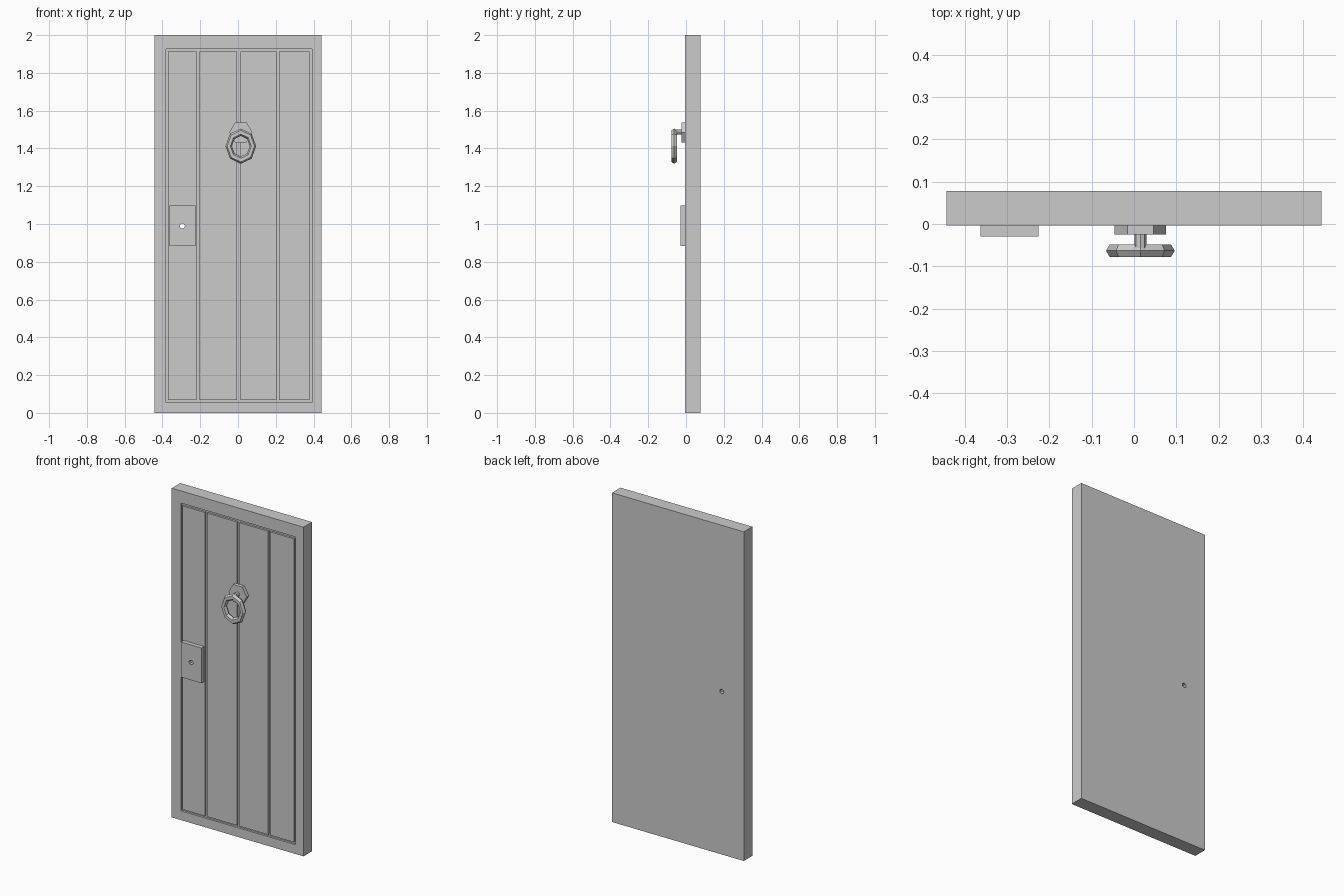
import bpy, math

if "Cube" in bpy.data.objects:
    bpy.data.objects.remove(bpy.data.objects["Cube"])

FRONT, BACK = -0.004, 0.078      # front and back planes of the door leaf
FLOOR = FRONT + 0.012            # bottom of the grooves


def box(name, x0, x1, y0, y1, z0, z1):
    bpy.ops.mesh.primitive_cube_add(size=1, location=((x0 + x1) / 2, (y0 + y1) / 2, (z0 + z1) / 2))
    ob = bpy.context.object
    ob.name = name
    ob.scale = (x1 - x0, y1 - y0, z1 - z0)
    bpy.ops.object.transform_apply(location=False, rotation=False, scale=True)
    return ob


def rod(name, sides, radius, x, z, y0, y1):
    bpy.ops.mesh.primitive_cylinder_add(vertices=sides, radius=radius, depth=y1 - y0,
                                        location=(x, (y0 + y1) / 2, z),
                                        rotation=(math.pi / 2, 0, 0))
    ob = bpy.context.object
    ob.name = name
    return ob


def cut(ob, cutter):
    mod = ob.modifiers.new("cut", 'BOOLEAN')
    mod.operation = 'DIFFERENCE'
    mod.solver = 'EXACT'
    mod.object = cutter
    bpy.context.view_layer.objects.active = ob
    bpy.ops.object.modifier_apply(modifier=mod.name)


# Helpers: panel recess and keyhole
recess = box("recess_cutter", -0.382, 0.391, -0.2, FLOOR, 0.056, 1.926)
hole = rod("keyhole_cutter", 8, 0.014, -0.295, 0.99, -0.3, 0.3)

# Door leaf with a recessed panel
leaf = box("door_frame", -0.443, 0.443, FRONT, BACK, 0, 2)
cut(leaf, recess)
cut(leaf, hole)

# Four vertical planks, separated by narrow grooves
for i, (a, b) in enumerate([(-0.371, -0.22), (-0.205, -0.004), (0.012, 0.205), (0.217, 0.378)]):
    plank = box(f"plank_{i + 1}", a, b, FRONT, FLOOR + 0.001, 0.068, 1.912)
    if i == 0:
        cut(plank, hole)

# Lock plate
plate = box("lock_plate", -0.362, -0.225, -0.03, FRONT + 0.001, 0.883, 1.097)
cut(plate, hole)

for helper in (recess, hole):
    bpy.data.objects.remove(helper)

# Knocker: hexagonal base with corners left and right, peg and faceted ring
base = rod("knocker_base", 6, 0.061, 0.015, 1.485, -0.025, FRONT + 0.001)
base.rotation_euler = (math.pi / 2, math.pi / 6, 0)
rod("knocker_peg", 8, 0.014, 0.015, 1.487, -0.062, -0.024)
bpy.ops.mesh.primitive_torus_add(major_segments=8, minor_segments=6, major_radius=0.064,
                                 minor_radius=0.017, location=(0.015, -0.063, 1.412),
                                 rotation=(math.pi / 2, 0, 0))
ring = bpy.context.object
ring.name = "knocker_ring"
ring.scale = (1, 1.15, 1)
